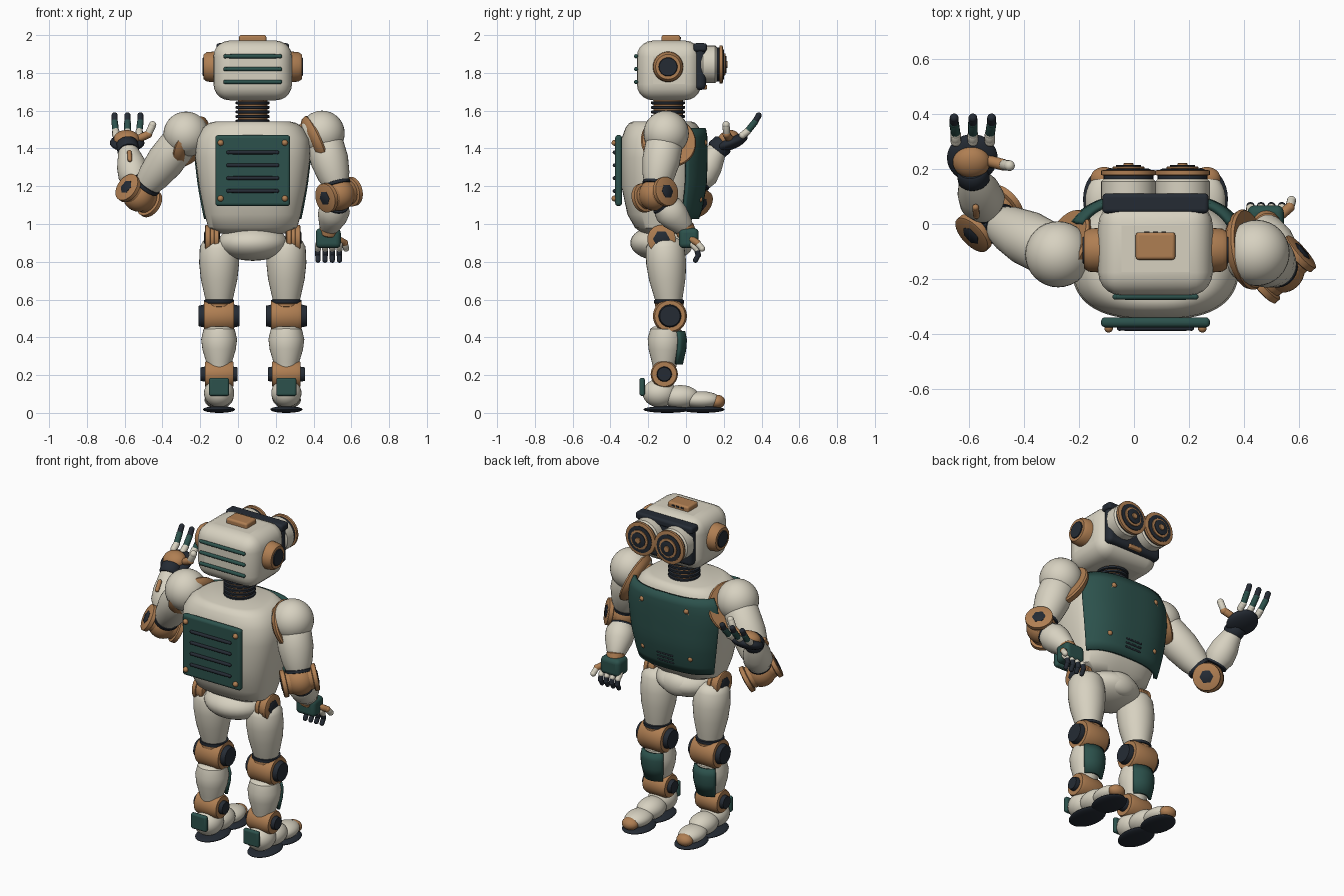
import bpy, bmesh
from math import cos, sin, pi, radians
from mathutils import Vector as V, Matrix

if bpy.data.objects.get("Cube"):
    bpy.data.objects.remove(bpy.data.objects["Cube"])

CX = 0.078
SIDES = (("left", 1), ("right", -1))


def material(name, rgb):
    m = bpy.data.materials.new(name)
    m.use_nodes = True
    m.diffuse_color = (*rgb, 1)
    m.node_tree.nodes["Principled BSDF"].inputs["Base Color"].default_value = (*rgb, 1)
    return m


CREAM = material("cream", (0.68, 0.64, 0.53))
COPPER = material("copper", (0.43, 0.21, 0.085))
GREEN = material("deep_green", (0.025, 0.083, 0.072))
DARK = material("charcoal", (0.018, 0.024, 0.034))


def finish(name, bm, mat, bevel=0):
    bmesh.ops.recalc_face_normals(bm, faces=bm.faces)
    mesh = bpy.data.meshes.new(name)
    bm.to_mesh(mesh)
    bm.free()
    mesh.materials.append(mat)
    ob = bpy.data.objects.new(name, mesh)
    bpy.context.collection.objects.link(ob)
    if bevel:
        mod = ob.modifiers.new("rounding", "BEVEL")
        mod.width, mod.segments = bevel, 5
    bpy.ops.object.select_all(action="DESELECT")
    ob.select_set(True)
    bpy.context.view_layer.objects.active = ob
    bpy.ops.object.shade_smooth_by_angle(angle=radians(40))
    return ob


def ball(name, centre, radii, mat, rot=None):
    bm = bmesh.new()
    bmesh.ops.create_uvsphere(bm, u_segments=32, v_segments=18, radius=1)
    m = Matrix.Translation(centre) @ (rot or Matrix()) @ Matrix.Diagonal((*radii, 1))
    bmesh.ops.transform(bm, matrix=m, verts=bm.verts)
    return finish(name, bm, mat)


def box(name, centre, half, mat, bevel):
    bm = bmesh.new()
    bmesh.ops.create_cube(bm, size=2)
    m = Matrix.Translation(centre) @ Matrix.Diagonal((*half, 1))
    bmesh.ops.transform(bm, matrix=m, verts=bm.verts)
    return finish(name, bm, mat, bevel)


def skin(bm, rings, closed=True):
    rows = [[bm.verts.new(p) for p in r] for r in rings]
    for a, b in zip(rows, rows[1:]):
        for i in range(len(a) if closed else len(a) - 1):
            j = (i + 1) % len(a)
            bm.faces.new((a[i], a[j], b[j], b[i]))
    if closed:
        bm.faces.new(rows[0])
        bm.faces.new(rows[-1])


def turned(name, p0, p1, profile, mat, n=32):
    """Revolved part along p0-p1; profile holds (fraction, radius) pairs."""
    p0, p1 = V(p0), V(p1)
    q = (p1 - p0).to_track_quat("Z", "Y")
    bm = bmesh.new()
    skin(bm, [[p0.lerp(p1, t) + q @ V((r * cos(2 * pi * i / n), r * sin(2 * pi * i / n), 0))
               for i in range(n)] for t, r in profile])
    return finish(name, bm, mat)


def rod(name, p0, p1, r, mat, n=32):
    return turned(name, p0, p1, ((0, r * .9), (.12, r), (.88, r), (1, r * .9)), mat, n)


def capsule(name, p0, p1, r, mat):
    rod(name, p0, p1, r, mat, 12)
    for i, p in enumerate((p0, p1)):
        ball(f"{name}_end_{i}", p, (r, r, r), mat)


# Torso: rows of height, half width, rear y, front y
TORSO = ((.95, .17, -.23, -.02), (.98, .235, -.27, .01), (1.05, .255, -.31, .045),
         (1.2, .285, -.342, .075), (1.35, .305, -.347, .08), (1.45, .3, -.342, .08),
         (1.51, .265, -.32, .07), (1.535, .23, -.3, .05), (1.542, .2, -.28, .03))


def row_at(z):
    for a, b in zip(TORSO, TORSO[1:]):
        if a[0] <= z <= b[0]:
            return V(a).lerp(V(b), (z - a[0]) / (b[0] - a[0]))


def torso_ring(row, grow=0, start=0, end=360, n=64, power=2.7):
    z, hx, y0, y1 = row
    cy, ry = (y0 + y1) / 2, (y1 - y0) / 2
    pts = []
    for i in range(n):
        a = radians(start + (end - start) * i / (n if end - start == 360 else n - 1))
        c, s = cos(a), sin(a)
        sx, sy = (abs(v) ** (2 / power) * (1 if v > 0 else -1) for v in (c, s))
        pts.append(V((CX + (hx + grow) * sx, cy + (ry + grow) * sy, z)))
    return pts


def on_chest(dx, z, lift=.03):
    z, hx, y0, y1 = row_at(z)
    y = (y0 + y1) / 2 + (y1 - y0) / 2 * (1 - abs(dx / hx) ** 2.7) ** (1 / 2.7)
    return V((CX + dx, y + lift, z))


bm = bmesh.new()
skin(bm, [torso_ring(r) for r in TORSO])
finish("torso", bm, CREAM)
bm = bmesh.new()
skin(bm, [torso_ring(row_at(1.03 + .0475 * i), .024, 28, 152, 40) for i in range(11)], False)
plate = finish("chest_plate", bm, GREEN)
mod = plate.modifiers.new("thickness", "SOLIDIFY")
mod.thickness, mod.offset = .022, 0
for side, s in SIDES:
    path = [on_chest(s * dx, z) for dx, z in ((.15, 1.43), (.2, 1.37), (.2, 1.22), (.16, 1.13))]
    for i, (a, b) in enumerate(zip(path, path[1:])):
        capsule(f"{side}_chest_pipe_{i}", a, b, .008, COPPER)
    for i in (0, 3):
        ball(f"{side}_chest_pipe_stud_{i}", path[i], (.016,) * 3, COPPER)
for i in range(3):
    z = 1.08 + .024 * i
    capsule(f"chest_vent_{i}", on_chest(-.05, z, .033), on_chest(.05, z, .033), .006, DARK)

# Service panel with slots and rivets
box("service_panel", (CX, -.357, 1.283), (.198, .018, .188), GREEN, .016)
for i in range(4):
    z = 1.175 + .068 * i
    capsule(f"panel_slot_{i}", (CX - .13, -.378, z), (CX + .13, -.378, z), .01, DARK)
for i, (x, z) in enumerate(((-.17, 1.135), (.17, 1.135), (-.17, 1.43), (.17, 1.43))):
    ball(f"panel_rivet_{i}", (CX + x, -.378, z), (.016,) * 3, COPPER)

# Neck
rod("neck_core", (CX, -.095, 1.52), (CX, -.095, 1.68), .078, COPPER)
for i in range(5):
    z = 1.545 + .024 * i
    rod(f"neck_ring_{i}", (CX, -.095, z - .008), (CX, -.095, z + .008), .09, DARK)

# Head
box("head", (CX, -.09, 1.813), (.208, .17, .158), CREAM, .085)
box("crown_plate", (CX, -.08, 1.975), (.072, .05, .025), COPPER, .012)
for i in range(3):
    box(f"crown_slot_{i}", (CX - .03 + .03 * i, -.03, 1.985), (.009, .003, .005), DARK, .001)
box("face_panel", (CX, .075, 1.83), (.185, .03, .12), DARK, .025)
box("brow", (CX, .075, 1.935), (.193, .036, .022), DARK, .015)
box("mouth", (CX, .1, 1.725), (.045, .012, .012), COPPER, .006)
for i in range(3):
    z = 1.752 + .068 * i
    capsule(f"head_slot_{i}", (CX - .145, -.264, z), (CX + .145, -.264, z), .011, GREEN)
for side, s in SIDES:
    ear = (CX + s * .19, -.095, 1.832)
    turned(side + "_ear", ear, (CX + s * .26, -.095, 1.832), ((0, .082), (.75, .078), (1, .066)), COPPER)
    rod(side + "_ear_cap", ear, (CX + s * .265, -.095, 1.832), .052, DARK)
    x = CX + s * .098
    layers = (("hood", CREAM, .08, .165, .099), ("gap", DARK, .16, .18, .09),
              ("rim", COPPER, .176, .196, .1), ("lens", DARK, .19, .201, .08),
              ("ring", COPPER, .195, .209, .058), ("pupil", DARK, .2, .215, .045),
              ("glint", COPPER, .205, .221, .018))
    for part, mat, a, b, r in layers:
        rod(f"{side}_eye_{part}", (x, a, 1.845), (x, b, 1.845), r, mat)

# Pelvis
ball("pelvis", (CX, -.13, .9), (.185, .165, .095), CREAM)
ball("pelvis_front", (CX, -.02, .9), (.1, .055, .07), CREAM)


def pivot(name, centre, axis, half, r, disc_r, cap=.6, disc=COPPER):
    """Joint: a barrel on an axis with a disc and a hexagonal cap at each end."""
    c, a = V(centre), V(axis).normalized()
    rod(name + "_barrel", c - a * half, c + a * half, r, COPPER)
    for i, s in enumerate((1, -1)):
        rod(f"{name}_disc_{i}", c + a * s * (half - .012), c + a * s * (half + .018), disc_r, disc)
        rod(f"{name}_cap_{i}", c + a * s * half, c + a * s * (half + .022), disc_r * cap, DARK, 6)


# Legs
for side, s in SIDES:
    x = CX + s * .178
    n = side + "_"
    hip = V((CX + s * .215, -.13, .92))
    pivot(n + "hip", hip, (1, 0, 0), .02, .07, .075)
    turned(n + "thigh", (x, -.115, .93), (x, -.09, .59),
           ((0, .05), (.06, .085), (.15, .102), (.4, .106), (.65, .097), (.9, .078), (1, .07)), CREAM)
    rod(n + "thigh_band", (x, -.09, .578), (x, -.09, .6), .08, DARK)
    rod(n + "knee_collar", (x, -.088, .56), (x, -.088, .58), .076, COPPER)
    axis = V((1, 0, 0))
    knee, ankle = V((x, -.085, .513)), V((x, -.115, .205))
    rod(n + "knee", knee - axis * .08, knee + axis * .08, .09, COPPER)
    rod(n + "knee_caps", knee - axis * .108, knee + axis * .108, .06, DARK)
    shin = ((0, .065), (.06, .083), (.3, .095), (.55, .088), (.85, .068), (1, .06))
    turned(n + "shin", (x, -.105, .455), (x, -.115, .235), shin, CREAM)
    # Shin guard wraps the outer face of the shin
    bm = bmesh.new()
    rows = []
    for t, r in ((.1, .095), (.3, .104), (.55, .1), (.9, .084)):
        rows.append([(x + r * cos(radians(40 + 10 * i)), -.107 + r * 1.08 * sin(radians(40 + 10 * i)),
                      .455 - .22 * t) for i in range(11)])
    skin(bm, rows, False)
    guard = finish(n + "shin_guard", bm, GREEN)
    guard.modifiers.new("thickness", "SOLIDIFY").thickness = .016
    rod(n + "ankle", ankle - axis * .075, ankle + axis * .075, .072, COPPER)
    rod(n + "ankle_caps", ankle - axis * .098, ankle + axis * .098, .04, DARK)
    # Foot
    ball(n + "heel", (x, -.14, .105), (.08, .09, .075), CREAM)
    ball(n + "instep", (x, -.03, .085), (.076, .1, .062), CREAM)
    ball(n + "forefoot", (x + s * .005, .085, .068), (.072, .1, .046), CREAM)
    ball(n + "toe_cap", (x + s * .008, .165, .06), (.05, .042, .036), COPPER)
    for part, y, ry in (("heel_sole", -.1, .125), ("toe_sole", .09, .115)):
        ball(n + part, (x, y, .018), (.085, ry, .018), DARK)
    box(n + "heel_plate", (x, -.232, .138), (.053, .014, .048), GREEN, .012)


def finger(name, points, r, mats):
    for i, (a, b) in enumerate(zip(points, points[1:])):
        capsule(f"{name}_{i}", V(a), V(b), r * (1 - .08 * i), mats[i])


def arm(n, shoulder, collar, collar_axis, elbow, axis, wrist):
    sh, el, wr = V(shoulder), V(elbow), V(wrist)
    ball(n + "shoulder", sh, (.12,) * 3, CREAM)
    rod(n + "shoulder_link", sh, (CX + (sh.x - CX) * .6, sh.y, sh.z - .03), .07, COPPER)
    a = V(collar_axis).normalized()
    turned(n + "shoulder_cup", V(collar) - a * .025, V(collar) + a * .025,
           ((0, .115), (.4, .14), (.8, .148), (1, .142)), COPPER)
    turned(n + "upper_arm", sh, sh.lerp(el, .82),
           ((0, .07), (.2, .098), (.55, .1), (.85, .085), (1, .07)), CREAM)
    rod(n + "upper_arm_band", sh.lerp(el, .8), sh.lerp(el, .86), .076, DARK)
    ball(n + "elbow_ball", el, (.085,) * 3, COPPER)
    pivot(n + "elbow", el, axis, .085, .066, .078, .5)
    rod(n + "forearm_band", el.lerp(wr, .25), el.lerp(wr, .33), .068, DARK)
    turned(n + "forearm", el.lerp(wr, .3), wr, ((0, .068), (.2, .083), (.5, .078), (.9, .055), (1, .045)), CREAM)


# Lowered arm
arm("left_", (.445, -.105, 1.48), (.4, -.095, 1.43), (.9, .15, .39),
    (.535, -.165, 1.155), (.16, .14, .04), (.48, 0, .975))
rod("left_wrist", (.485, -.012, .99), (.478, .005, .945), .052, COPPER)
box("left_palm", (.478, .015, .925), (.066, .052, .053), GREEN, .025)
for i in range(4):
    x = .423 + .038 * i
    finger(f"left_finger_{i}", ((x, .035, .89), (x, .058, .865), (x, .065, .835), (x, .05, .808)),
           .016, (CREAM, DARK, DARK))
finger("left_thumb", ((.53, .03, .92), (.565, .06, .9), (.572, .085, .87)), .018, (COPPER, CREAM))

# Raised arm
arm("right_", (-.275, -.11, 1.475), (-.24, -.09, 1.43), (-.8, .4, .45),
    (-.525, .02, 1.15), (.15, .14, -.105), (-.585, .17, 1.4))
rod("right_wrist", (-.58, .155, 1.385), (-.588, .2, 1.425), .058, DARK)
tilt = Matrix.Rotation(radians(22), 4, "X")
ball("right_palm", (-.587, .24, 1.43), (.092, .092, .035), DARK, tilt)
ball("right_palm_dome", (-.59, .225, 1.45), (.068, .06, .045), COPPER, tilt)
capsule("right_forearm_clip", (-.572, .03, 1.34), (-.575, .06, 1.38), .012, COPPER)
for i in range(3):
    x, tip = -.585 + .062 * (i - 1), -.585 + .068 * (i - 1)
    finger(f"right_finger_{i}", ((x, .3, 1.47), (x, .325, 1.49), (tip, .365, 1.54), (tip, .385, 1.575)),
           .019, (CREAM, GREEN, DARK))
finger("right_thumb", ((-.53, .23, 1.45), (-.475, .215, 1.475), (-.452, .212, 1.525)), .021, (COPPER, CREAM))
